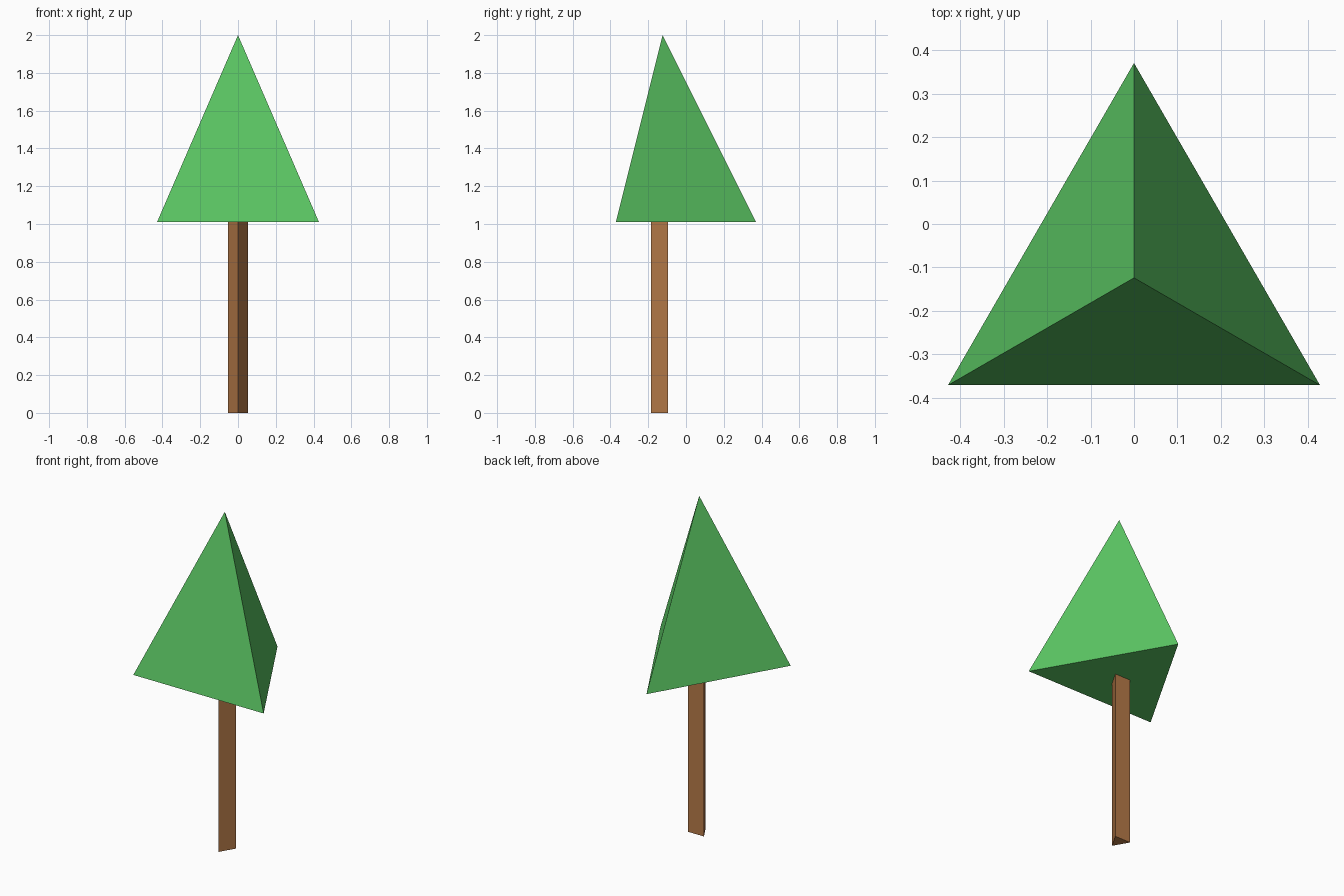
import bpy, bmesh
from math import sin, cos, radians

if "Cube" in bpy.data.objects:
    bpy.data.objects.remove(bpy.data.objects["Cube"])

AXIS_Y = -0.124  # the trunk axis sits forward of the bounding-box centre


def material(name, rgb):
    mat = bpy.data.materials.new(name)
    mat.diffuse_color = (*rgb, 1)
    mat.use_nodes = True
    mat.node_tree.nodes["Principled BSDF"].inputs["Base Color"].default_value = mat.diffuse_color
    return mat


def ring(bm, radius, z, start):
    """Three vertices around the tree axis, first one at angle start (degrees)."""
    angles = [radians(start + 120 * i) for i in range(3)]
    return [bm.verts.new((radius * cos(a), AXIS_Y + radius * sin(a), z)) for a in angles]


def finish(bm, name, mat):
    bmesh.ops.recalc_face_normals(bm, faces=bm.faces)
    mesh = bpy.data.meshes.new(name)
    bm.to_mesh(mesh)
    bm.free()
    mesh.materials.append(mat)
    obj = bpy.data.objects.new(name, mesh)
    bpy.context.collection.objects.link(obj)


# Trunk: three-sided prism with one edge facing the front
bm = bmesh.new()
bottom = ring(bm, 0.06, 0, -90)
top = ring(bm, 0.06, 1.01, -90)
bm.faces.new(bottom)
bm.faces.new(top)
for i in range(3):
    j = (i + 1) % 3
    bm.faces.new((bottom[i], bottom[j], top[j], top[i]))
finish(bm, "trunk", material("bark", (0.47, 0.195, 0.065)))

# Foliage: three-sided pyramid with one flat side facing the front
bm = bmesh.new()
base = ring(bm, 0.495, 1.01, 90)
apex = bm.verts.new((0, AXIS_Y, 2))
bm.faces.new(base)
for i in range(3):
    bm.faces.new((base[i], base[(i + 1) % 3], apex))
finish(bm, "foliage", material("leaves", (0.105, 0.565, 0.125)))
